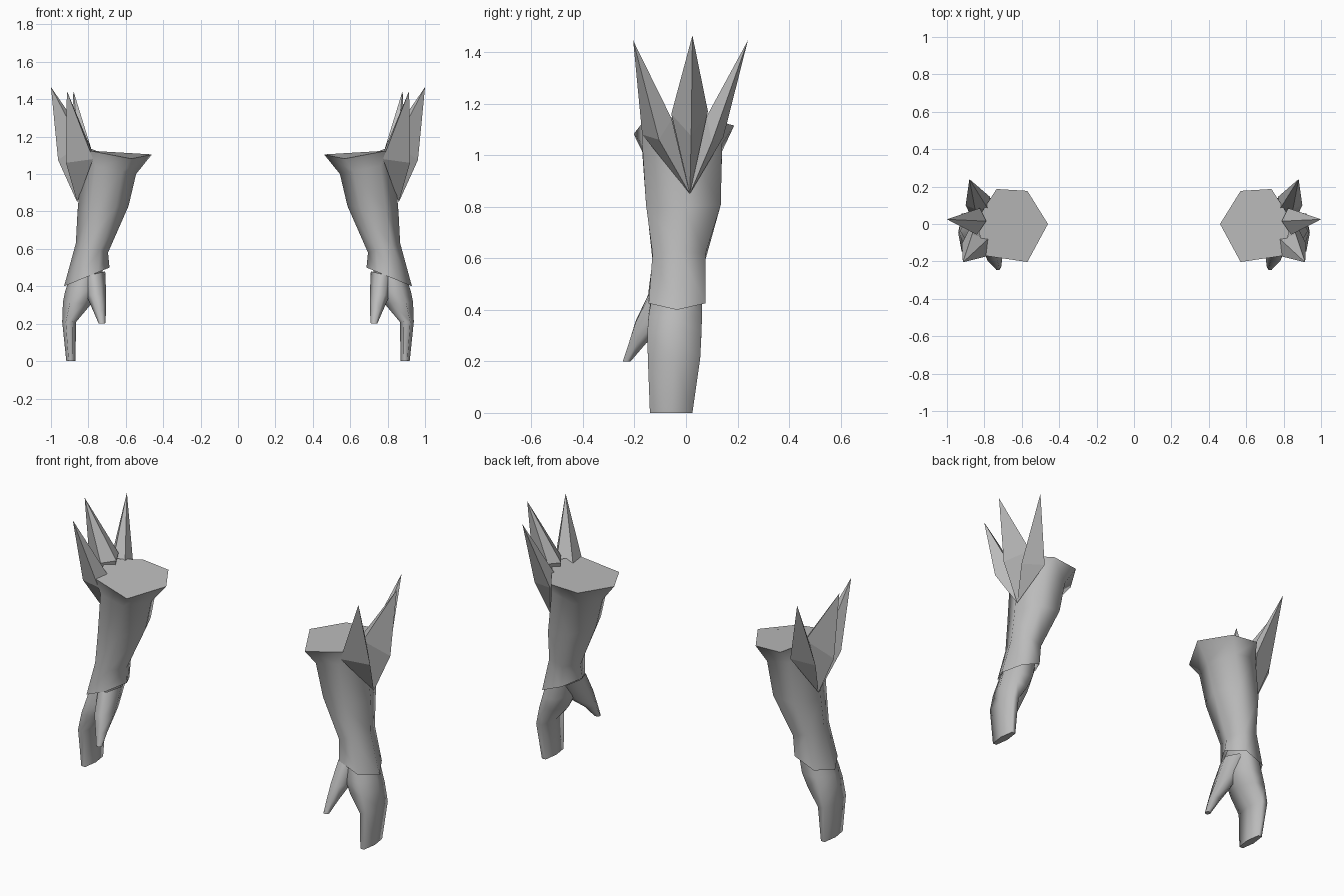
import bpy, bmesh, math
from mathutils import Vector

if "Cube" in bpy.data.objects:
    bpy.data.objects.remove(bpy.data.objects["Cube"])

grey = bpy.data.materials.new("plain grey")
grey.diffuse_color = (0.5, 0.5, 0.5, 1)
grey.use_nodes = True
grey.node_tree.nodes["Principled BSDF"].inputs["Base Color"].default_value = grey.diffuse_color


def finish(name, bm):
    """Turn a bmesh into an object mirrored to the other arm."""
    bmesh.ops.recalc_face_normals(bm, faces=bm.faces[:])
    me = bpy.data.meshes.new(name)
    bm.to_mesh(me)
    bm.free()
    me.materials.append(grey)
    ob = bpy.data.objects.new(name, me)
    bpy.context.collection.objects.link(ob)
    ob.modifiers.new("Mirror", 'MIRROR').use_mirror_merge = False
    return ob


def hexagon(x0, x1, y0, y1, z_in, z_out):
    """Six-sided ring filling the given extents, tilted from inner to outer x."""
    pts = []
    for i in range(6):
        a = math.radians(60 * i)
        c, s = math.cos(a), math.sin(a) / math.sin(math.radians(60))
        pts.append(((x0 + x1) / 2 + c * (x1 - x0) / 2,
                    (y0 + y1) / 2 + s * (y1 - y0) / 2,
                    (z_in + z_out) / 2 + c * (z_out - z_in) / 2))
    return pts


def loft(name, rings, cap_first=False, cap_last=False):
    """Smooth skin over the rings, with flat sharp-edged caps."""
    bm = bmesh.new()
    vs = [[bm.verts.new(p) for p in r] for r in rings]
    for a, b in zip(vs, vs[1:]):
        for i in range(6):
            j = (i + 1) % 6
            bm.faces.new((a[i], a[j], b[j], b[i])).smooth = True
    for use, ring in ((cap_first, vs[0]), (cap_last, vs[-1])):
        if use:
            cap = bm.faces.new(ring)
            for e in cap.edges:
                e.smooth = False
    return finish(name, bm)


# Forearm sleeve: flared closed top, narrow wrist, slanted open cuff
top = [(.845, .015, 1.16), (.735, .187, 1.115), (.57, .177, 1.105),
       (.46, 0, 1.105), (.57, -.203, 1.082), (.795, -.17, 1.125)]
loft("sleeve", [
    top,
    hexagon(.545, .835, -.17, .14, 1.00, 1.06),
    hexagon(.585, .858, -.155, .135, .83, .80),
    hexagon(.695, .867, -.13, .075, .58, .63),
    hexagon(.687, .93, -.145, .075, .50, .40)], cap_first=True)

# Hand with the fingers held together
loft("hand", [
    hexagon(.715, .89, -.125, .06, .53, .48),
    hexagon(.74, .925, -.145, .062, .39, .37),
    hexagon(.785, .936, -.15, .06, .305, .315),
    hexagon(.865, .94, -.148, .055, .21, .21),
    hexagon(.87, .918, -.14, .025, 0, 0)], cap_last=True)

# Thumb pointing forward and down
loft("thumb", [
    hexagon(.71, .83, -.14, .03, .48, .45),
    hexagon(.705, .81, -.195, -.05, .36, .35),
    hexagon(.705, .775, -.222, -.155, .27, .27),
    hexagon(.71, .745, -.245, -.215, .20, .20)], cap_last=True)

# Three blades fanning from one point: tip, front corner, back corner, ridge, inner ridge
blades = {
    "front_blade": ((.915, -.205, 1.445), (.775, -.17, 1.08),
                    (.865, -.055, 1.14), (.92, -.105, 1.06), (.78, -.08, 1.12)),
    "middle_blade": ((1.0, .025, 1.465), (.84, -.057, 1.16),
                     (.825, .085, 1.17), (.962, .02, 1.075), (.79, .015, 1.16)),
    "back_blade": ((.88, .24, 1.445), (.85, .08, 1.15),
                   (.77, .145, 1.07), (.90, .10, 1.05), (.78, .08, 1.12)),
}
root = Vector((.86, .015, .85))
for name, (tip, front, back, ridge, inner) in blades.items():
    bm = bmesh.new()
    lo, hi = bm.verts.new(root), bm.verts.new(tip)
    ring = [bm.verts.new(p) for p in (front, ridge, back, inner)]
    for i in range(4):
        a, b = ring[i], ring[(i + 1) % 4]
        bm.faces.new((a, b, hi))
        bm.faces.new((b, a, lo))
    finish(name, bm)
